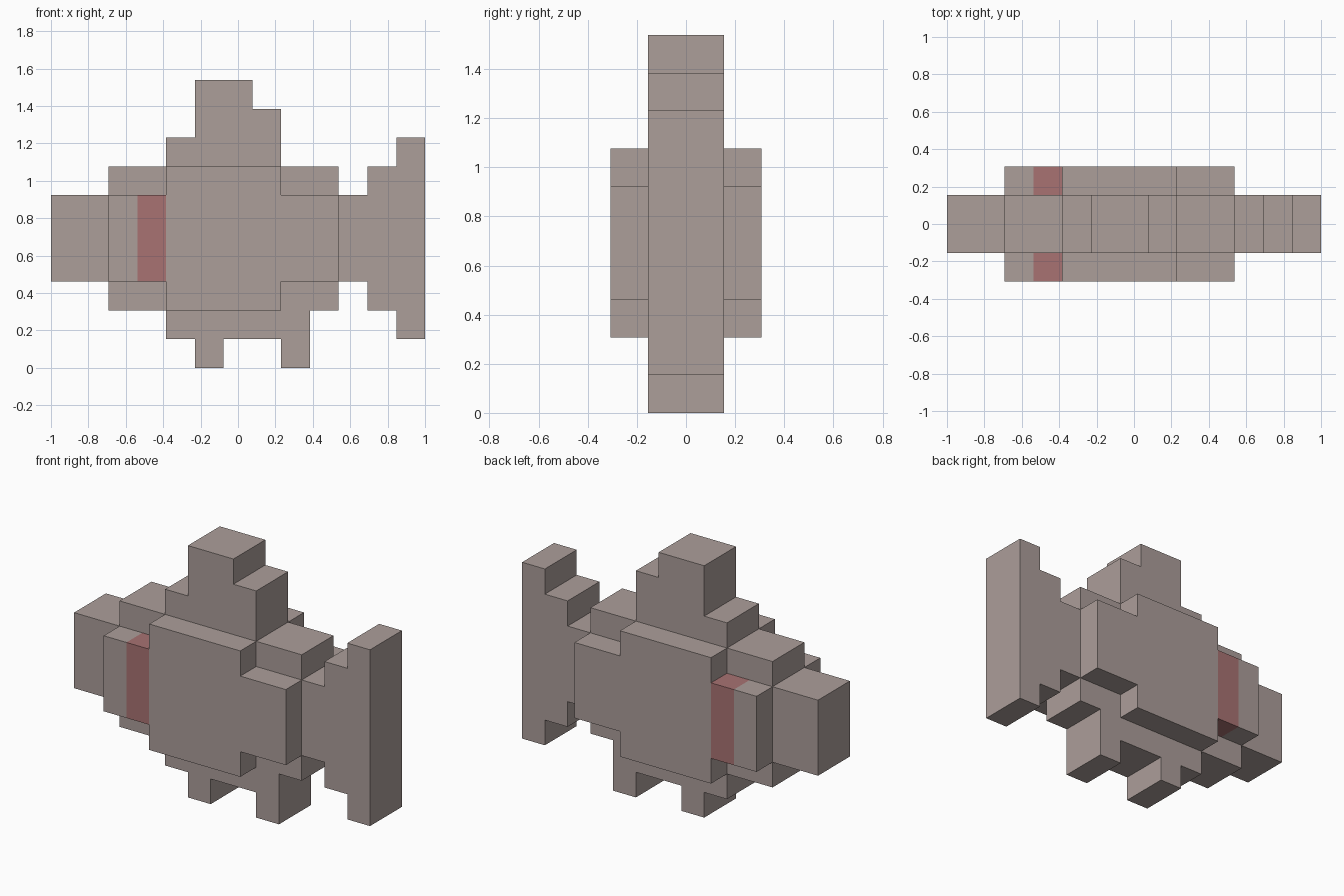
import bpy, bmesh

if "Cube" in bpy.data.objects:
    bpy.data.objects.remove(bpy.data.objects["Cube"])

U = 2 / 13            # one block; the fish is 13 blocks long
FACES = {             # outward direction -> corner offsets of that block face
    (1, 0, 0): [(1, 0, 0), (1, 1, 0), (1, 1, 1), (1, 0, 1)],
    (-1, 0, 0): [(0, 0, 0), (0, 0, 1), (0, 1, 1), (0, 1, 0)],
    (0, 1, 0): [(0, 1, 0), (0, 1, 1), (1, 1, 1), (1, 1, 0)],
    (0, -1, 0): [(0, 0, 0), (1, 0, 0), (1, 0, 1), (0, 0, 1)],
    (0, 0, 1): [(0, 0, 1), (1, 0, 1), (1, 1, 1), (0, 1, 1)],
    (0, 0, -1): [(0, 0, 0), (0, 1, 0), (1, 1, 0), (1, 0, 0)],
}


def material(name, rgb):
    m = bpy.data.materials.new(name)
    m.diffuse_color = (*rgb, 1)
    m.use_nodes = True
    m.node_tree.nodes["Principled BSDF"].inputs["Base Color"].default_value = m.diffuse_color
    return m


SCALES = material("grey brown scales", (0.413, 0.342, 0.323))
GILL = material("red gill", (0.392, 0.171, 0.171))

# Each part: boxes (x0, x1, z0, z1, half thickness) in block units
PARTS = {
    "head": [(0, 2, 3, 6, 1), (2, 4, 2, 7, 1), (2, 4, 3, 6, 2)],
    "body": [(4, 8, 2, 7, 2), (8, 10, 2, 7, 1), (8, 10, 3, 6, 2)],
    "top_fin": [(4, 8, 7, 8, 1), (5, 8, 8, 9, 1), (5, 7, 9, 10, 1)],
    "belly_fins": [(4, 9, 1, 2, 1), (5, 6, 0, 1, 1), (8, 9, 0, 1, 1)],
    "tail_fin": [(10, 11, 3, 6, 1), (11, 12, 2, 7, 1), (12, 13, 1, 8, 1)],
}


def blocks(boxes):
    return {(x, y, z) for x0, x1, z0, z1, h in boxes
            for x in range(x0, x1) for y in range(-h, h) for z in range(z0, z1)}


def is_gill(x, y, z):
    # stripe on the cheeks, just in front of the body
    return x == 3 and 3 <= z < 6 and y in (-2, 1)


cells = {name: blocks(boxes) for name, boxes in PARTS.items()}
solid = set().union(*cells.values())

for name, part in cells.items():
    bm = bmesh.new()
    # Only faces open to the air, so joined parts form one clean skin
    for c in sorted(part):
        for d, corners in FACES.items():
            if tuple(a + b for a, b in zip(c, d)) in solid:
                continue
            verts = [bm.verts.new(((c[0] + i) * U - 1, (c[1] + j) * U, (c[2] + k) * U))
                     for i, j, k in corners]
            bm.faces.new(verts).material_index = int(is_gill(*c))
    bmesh.ops.remove_doubles(bm, verts=bm.verts[:], dist=1e-4)
    # Merge the blocks' coplanar squares into large flat faces
    bmesh.ops.dissolve_limit(bm, angle_limit=0.01, verts=bm.verts[:],
                             edges=bm.edges[:], delimit={'MATERIAL'})
    mesh = bpy.data.meshes.new(name)
    bm.to_mesh(mesh)
    bm.free()
    mesh.materials.append(SCALES)
    if any(is_gill(*c) for c in part):
        mesh.materials.append(GILL)
    bpy.context.collection.objects.link(bpy.data.objects.new(name, mesh))
